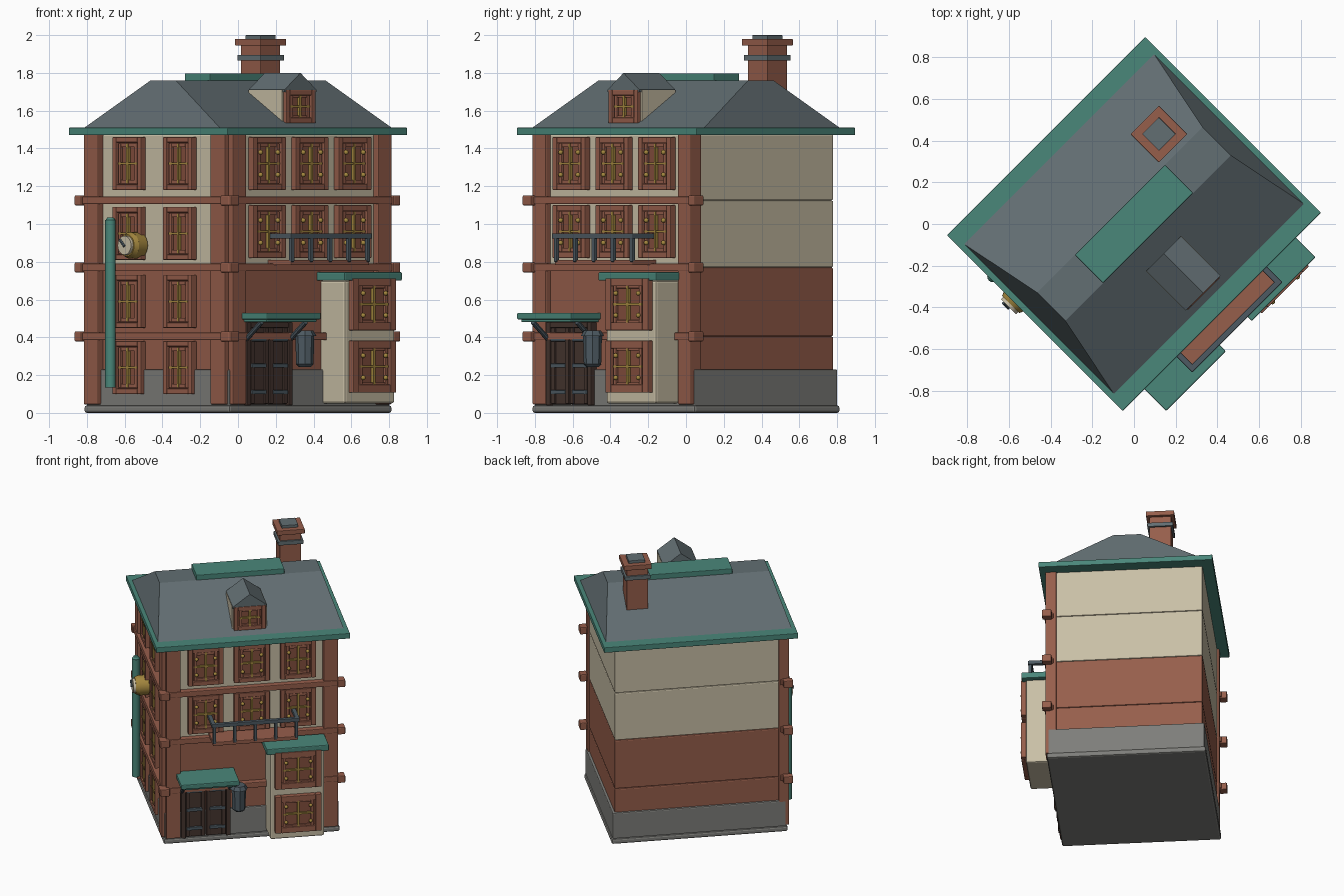
import bpy, bmesh, math
from mathutils import Matrix, Vector

if "Cube" in bpy.data.objects:
    bpy.data.objects.remove(bpy.data.objects["Cube"])

TURN = Matrix.Rotation(math.radians(45), 4, 'Z')   # the house stands diagonally


def paint(name, hexcode):
    rgb = [int(hexcode[i:i + 2], 16) / 255 for i in (0, 2, 4)]
    m = bpy.data.materials.new(name)
    m.diffuse_color = [((c + 0.055) / 1.055) ** 2.4 for c in rgb] + [1]
    m.use_nodes = True
    m.node_tree.nodes["Principled BSDF"].inputs["Base Color"].default_value = m.diffuse_color
    return m


BRICK = paint("terracotta", "965E4B")
PANE = paint("deep_terracotta", "844F3E")
CREAM = paint("cream", "C9BFA6")
SLATE = paint("slate", "626E72")
TEAL = paint("teal", "4A877A")
STONE = paint("stone_grey", "7E7E7A")
IRON = paint("iron", "4D5A62")
WOOD = paint("dark_wood", "46352F")
GOLD = paint("old_gold", "A5883F")


def finish(name, bm, mat, smooth=False):
    bm.transform(TURN)
    bmesh.ops.recalc_face_normals(bm, faces=bm.faces)
    me = bpy.data.meshes.new(name)
    bm.to_mesh(me)
    bm.free()
    me.materials.append(mat)
    ob = bpy.data.objects.new(name, me)
    bpy.context.collection.objects.link(ob)
    if smooth:
        bpy.context.view_layer.objects.active = ob
        ob.select_set(True)
        bpy.ops.object.shade_smooth_by_angle(angle=math.radians(40))
        ob.select_set(False)
    return ob


def boxes(name, items, mat, bevel=0.0):
    """Boxes given as (x0, x1, y0, y1, z0, z1), joined into one part."""
    bm = bmesh.new()
    for x0, x1, y0, y1, z0, z1 in items:
        mx = Matrix.Translation(((x0 + x1) / 2, (y0 + y1) / 2, (z0 + z1) / 2)) \
            @ Matrix.Diagonal((x1 - x0, y1 - y0, z1 - z0, 1))
        bmesh.ops.create_cube(bm, size=1, matrix=mx)
    if bevel:
        bmesh.ops.bevel(bm, geom=bm.edges[:], offset=bevel, segments=2,
                        profile=0.5, affect='EDGES')
    return finish(name, bm, mat)


def on_face(side, a0, a1, d0, d1, z0, z1):
    """Box on a facade: a runs along it, d is the distance outwards."""
    return (a0, a1, -d1, -d0, z0, z1) if side == "front" else (-d1, -d0, a0, a1, z0, z1)


def rod(name, p, q, r1, r2, mat, sides=16):
    p, q = Vector(p), Vector(q)
    bm = bmesh.new()
    mx = Matrix.Translation((p + q) / 2) @ (q - p).to_track_quat('Z', 'Y').to_matrix().to_4x4()
    bmesh.ops.create_cone(bm, cap_ends=True, segments=sides, radius1=r1, radius2=r2,
                          depth=(q - p).length, matrix=mx)
    return finish(name, bm, mat, sides > 8)


def solid(name, points, mat):
    """Convex solid around a few points."""
    bm = bmesh.new()
    for p in points:
        bm.verts.new(p)
    bmesh.ops.convex_hull(bm, input=bm.verts[:])
    bmesh.ops.dissolve_limit(bm, angle_limit=0.01, verts=bm.verts[:], edges=bm.edges[:])
    return finish(name, bm, mat)


def window(name, side, a, z, d, w, h, knobs=False):
    def ring(w, h, t, d1):
        x, y = w / 2, h / 2
        return [on_face(side, a - x, a - x + t, d, d1, z - y, z + y),
                on_face(side, a + x - t, a + x, d, d1, z - y, z + y),
                on_face(side, a - x + t, a + x - t, d, d1, z - y, z - y + t),
                on_face(side, a - x + t, a + x - t, d, d1, z + y - t, z + y)]
    boxes(name + "_frame", ring(w, h, w * 0.13, d + 0.038), BRICK, 0.004)
    boxes(name + "_panel", [on_face(side, a - w * .4, a + w * .4, d - .01, d + .016, z - h * .42, z + h * .42)], PANE)
    iw, ih = w * 0.66, h * 0.76
    boxes(name + "_sash", ring(iw, ih, 0.02, d + 0.03), BRICK, 0.003)
    boxes(name + "_bars", [on_face(side, a - .007, a + .007, d, d + .034, z - ih / 2, z + ih / 2),
                           on_face(side, a - iw / 2, a + iw / 2, d, d + .032, z - .006, z + .006)], GOLD)
    if knobs:
        bm = bmesh.new()
        for sx in (-1, 1):
            for sz in (-1, 1):
                b = on_face(side, a + sx * iw * .4, 0, d + .034, 0, 0, 0)
                bmesh.ops.create_icosphere(bm, subdivisions=2, radius=0.013, matrix=Matrix.Translation(
                    (b[0], b[3], z + sz * ih * .28)))
        finish(name + "_knobs", bm, GOLD, True)


# Base, plinth and storeys
boxes("base_slab", [(-.61, .61, -.545, .545, 0, .04)], STONE, 0.012)
boxes("plinth", [(-.602, .602, -.535, .535, .035, .23)], STONE, 0.008)
WALL = (-.585, .585, -.52, .52)
boxes("lower_walls", [WALL + (.2, .405), WALL + (.405, .77)], BRICK, 0.008)
boxes("upper_walls", [WALL + (.77, 1.125), WALL + (1.125, 1.475)], CREAM, 0.008)

# Corner piers, floor bands and their end blocks
piers = [on_face("front", a, a + .1, .48, .556, .045, 1.475) for a in (-.595, .495)]
piers += [on_face("left", a, a + .11, .55, .622, .045, 1.475) for a in (-.525, .425)]
boxes("corner_piers", piers, BRICK, 0.005)
bands, blocks = [], []
for z in (.405, .77, 1.125):
    bands.append(on_face("front", -.6, .6, .5, .562, z - .02, z + .02))
    bands.append(on_face("left", -.54, .55, .56, .63, z - .02, z + .02))
    blocks += [on_face("front", s * .617 - .026, s * .617 + .026, .51, .575, z - .027, z + .027) for s in (-1, 1)]
    blocks += [on_face("left", s * .56 - .026, s * .56 + .026, .575, .64, z - .027, z + .027) for s in (-1, 1)]
boxes("floor_bands", bands, BRICK, 0.005)
boxes("band_end_blocks", blocks, BRICK, 0.006)

# Facade windows
for i, z in enumerate((1.32, .96)):
    for j in (-1, 0, 1):
        window(f"front_window_{i}_{j + 1}", "front", j * .32, z, .52, .245, .28, True)
for i, z in enumerate((.24, .59, .95, 1.32)):
    for j, a in enumerate((-.17, .21)):
        window(f"side_window_{i}_{j}", "left", a, z, .587, .215, .28)

# Roof with eaves, ridge cap and chimney
boxes("eaves", [(-.672, .672, -.595, .595, 1.47, 1.51)], TEAL, 0.004)
solid("roof", [(sx * x, sy * y, z) for x, y, z in ((.645, .515, 1.505), (.56, .095, 1.76))
               for sx in (-1, 1) for sy in (-1, 1)], SLATE)
boxes("ridge_cap", [(-.305, .305, -.095, .095, 1.74, 1.797)], TEAL, 0.004)


def chimney(name, mat, *layers):
    boxes(name, [(.389 - r, .389 + r, .22 - r, .22 + r, z0, z1) for r, z0, z1 in layers], mat, 0.003)


chimney("chimney_stack", BRICK, (.074, 1.6, 1.95), (.096, 1.945, 1.98))
chimney("chimney_trim", SLATE, (.088, 1.865, 1.895), (.057, 1.975, 2.0))

# Dormer
solid("dormer_body", [(s * .12, y, z) for s in (-1, 1)
                      for y, z in ((-.45, 1.53), (-.45, 1.71), (-.2, 1.71), (-.2, 1.6))], CREAM)
solid("dormer_roof", [(x, y, z) for y in (-.468, -.2)
                      for x, z in ((-.118, 1.7), (-.118, 1.712), (0, 1.8), (.118, 1.712), (.118, 1.7))], SLATE)
window("dormer_window", "front", 0, 1.622, .435, .22, .175)

# Entrance: double door, straps, canopy and brackets
boxes("door_frame", [(-.49, -.46, -.56, -.5, .04, .48), (-.18, -.15, -.56, -.5, .04, .48),
                     (-.46, -.18, -.56, -.5, .45, .48)], WOOD, 0.004)
boxes("door_leaves", [(-.46, -.322, -.545, -.5, .045, .45), (-.318, -.18, -.545, -.5, .045, .45)], WOOD, 0.006)
stiles, straps = [], []
for s in (-1, 1):
    for a in (.018, .122):
        stiles.append((-.32 + s * a - .013, -.32 + s * a + .013, -.556, -.53, .05, .45))
    for z in (.11, .25, .39):
        straps.append((-.32 + s * .08 - .055, -.32 + s * .08 + .055, -.562, -.54, z - .011, z + .011))
boxes("door_stiles", stiles, WOOD, 0.003)
boxes("door_straps", straps, IRON, 0.004)
boxes("canopy", [(-.525, -.12, -.742, -.51, .495, .53), (-.51, -.135, -.725, -.51, .48, .5)], TEAL, 0.006)
for s in (-1, 1):
    x = -.32 + s * .165
    rod("canopy_bracket", (x, -.54, .385), (x, -.66, .48), .014, .014, IRON, 8)

# Hanging lantern
rod("lantern_body", (-.1, -.6, .255), (-.1, -.6, .41), .046, .05, IRON, 8)
rod("lantern_cap", (-.1, -.6, .408), (-.1, -.6, .435), .062, .045, IRON, 8)
rod("lantern_foot", (-.1, -.6, .243), (-.1, -.6, .258), .032, .048, IRON, 8)
boxes("lantern_arm", [(-.115, -.085, -.6, -.51, .4, .425)], IRON)

# Bay with two windows
boxes("bay_body", [(.1, .475, -.7, -.5, .05, .7)], CREAM, 0.012)
boxes("bay_roof", [(.07, .502, -.728, -.5, .7, .745)], TEAL, 0.006)
for i, z in enumerate((.245, .575)):
    window(f"bay_window_{i}", "front", .29, z, .698, .32, .275, True)

# Balcony
boxes("balcony_floor", [(-.295, .295, -.69, -.5, .782, .81)], BRICK, 0.004)
rails = [(-.305, .305, -.7, -.672, .922, .95)]
for s in (-1, 1):
    rails.append((s * .291 - .014, s * .291 + .014, -.7, -.52, .922, .95))
for i in range(5):
    x = -.284 + i * .142
    rails.append((x - .011, x + .011, -.697, -.675, .8, .93))
boxes("balcony_railing", rails, IRON, 0.004)

# Drainpipe
rod("drainpipe", (-.655, .3, .135), (-.655, .3, 1.02), .028, .028, TEAL)
rod("drainpipe_top", (-.655, .3, 1.018), (-.655, .3, 1.035), .028, .016, TEAL)

# Wall clock
for part, d0, d1, r1, r2, mat in (("clock_back", .6, .665, .07, .07, GOLD), ("clock_rim", .664, .69, .07, .058, GOLD),
                                  ("clock_face", .68, .706, .052, .05, CREAM)):
    rod(part, (-d0, .145, .887), (-d1, .145, .887), r1, r2, mat, 24)
rod("clock_hand", (-.711, .175, .917), (-.711, .14, .882), .008, .008, IRON, 6)
